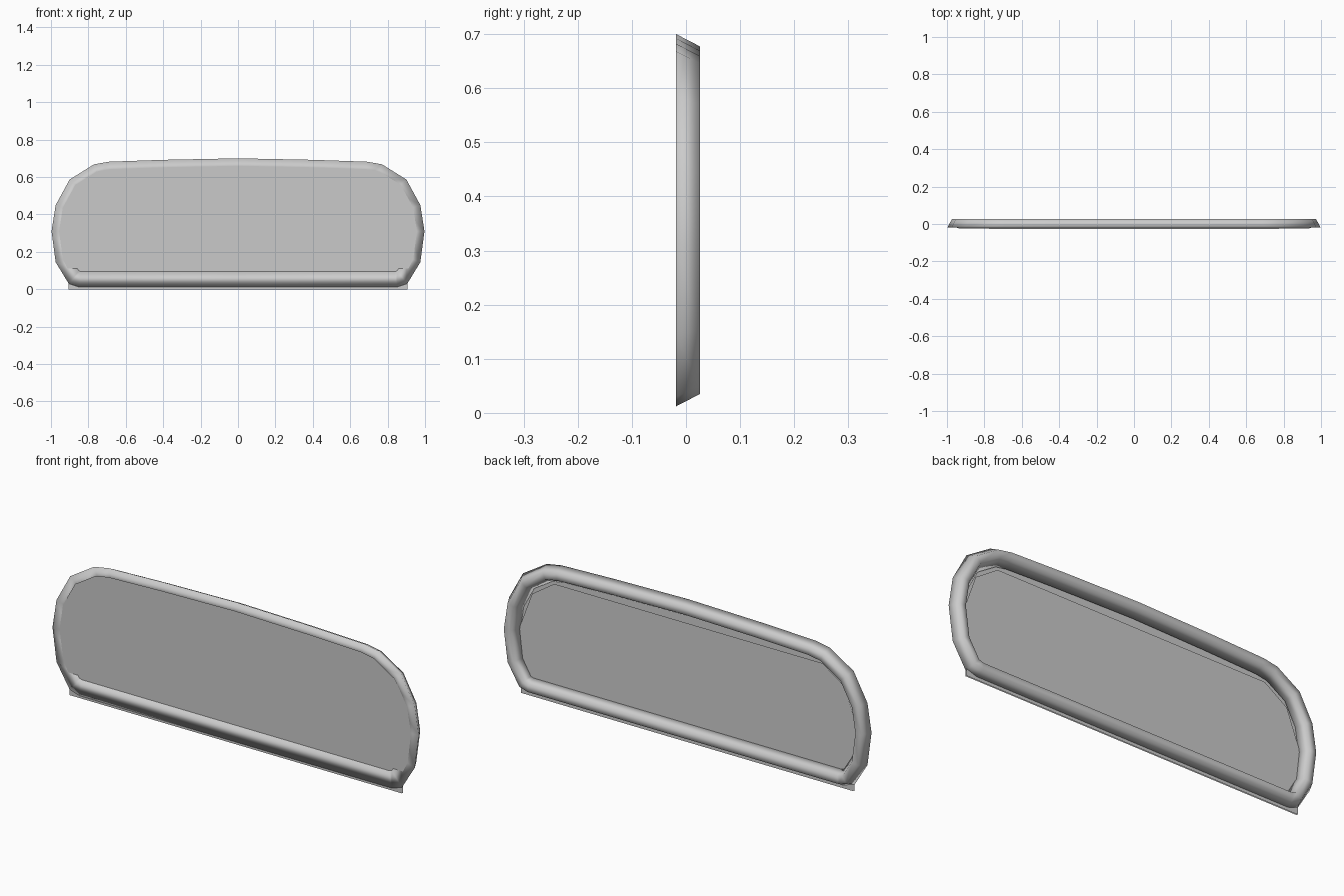
import bpy
from mathutils import Vector

if "Cube" in bpy.data.objects:
    bpy.data.objects.remove(bpy.data.objects["Cube"])

# right half of the outline, top centre to bottom (x, z)
HALF = [(0.40, 0.692), (0.69, 0.682), (0.77, 0.668), (0.90, 0.587), (0.975, 0.45),
        (0.997, 0.31), (0.975, 0.145), (0.905, 0.03), (0.85, 0.012)]
OUTLINE = [Vector((0, 0.70))] + [Vector(p) for p in HALF] + [Vector((0, 0.012))]
OUTLINE += [Vector((-x, z)) for x, z in reversed(HALF)]


def inset(points, d):
    """Offset a clockwise loop inwards by d with mitred corners."""
    out = []
    n = len(points)
    for i, p in enumerate(points):
        a = (p - points[i - 1]).normalized()
        b = (points[(i + 1) % n] - p).normalized()
        na, nb = Vector((a.y, -a.x)), Vector((b.y, -b.x))
        # clockwise loop: the right-hand side is the inside
        m = (na + nb).normalized()
        out.append(p + m * d / max(m.dot(na), 0.5))
    return out


def make(name, verts, faces):
    mesh = bpy.data.meshes.new(name)
    mesh.from_pydata(verts, [], faces)
    mesh.update()
    obj = bpy.data.objects.new(name, mesh)
    bpy.context.collection.objects.link(obj)
    return obj


# rubber frame: four-sided section swept round the outline (inset, y)
SECTION = [(0, -0.0185), (0.023, 0.026), (0.056, 0.026), (0.082, -0.0185)]
n = len(OUTLINE)
verts, faces = [], []
for d, y in SECTION:
    verts += [(p.x, y, p.y) for p in inset(OUTLINE, d)]
for k in range(4):
    a, b = k * n, (k + 1) % 4 * n
    for i in range(n):
        j = (i + 1) % n
        faces.append((a + i, b + i, b + j, a + j))
frame = make("window_frame", verts, faces)
frame.data.shade_smooth()


def glass_y(z):
    return -0.017 - 0.0136 * z


# front glass: leaning pane with square lower corners
side = [p for p in inset(OUTLINE, 0.04) if p.x > 0 and p.y > 0.12]
right = [(p.x, p.y) for p in side] + [(0.905, 0.10), (0.905, 0.0)]
loop = [(0, 0.66)] + right + [(-x, z) for x, z in reversed(right)]
make("glass_front", [(x, glass_y(z), z) for x, z in loop], [tuple(range(len(loop)))])

# back glass: shorter pane with a straight top edge
right = [(0.73, 0.58), (0.85, 0.50), (0.92, 0.31), (0.905, 0.12), (0.905, 0.0)]
loop = right + [(-x, z) for x, z in reversed(right)]
make("glass_back", [(x, glass_y(z) + 0.006, z) for x, z in loop], [tuple(range(len(loop)))])
